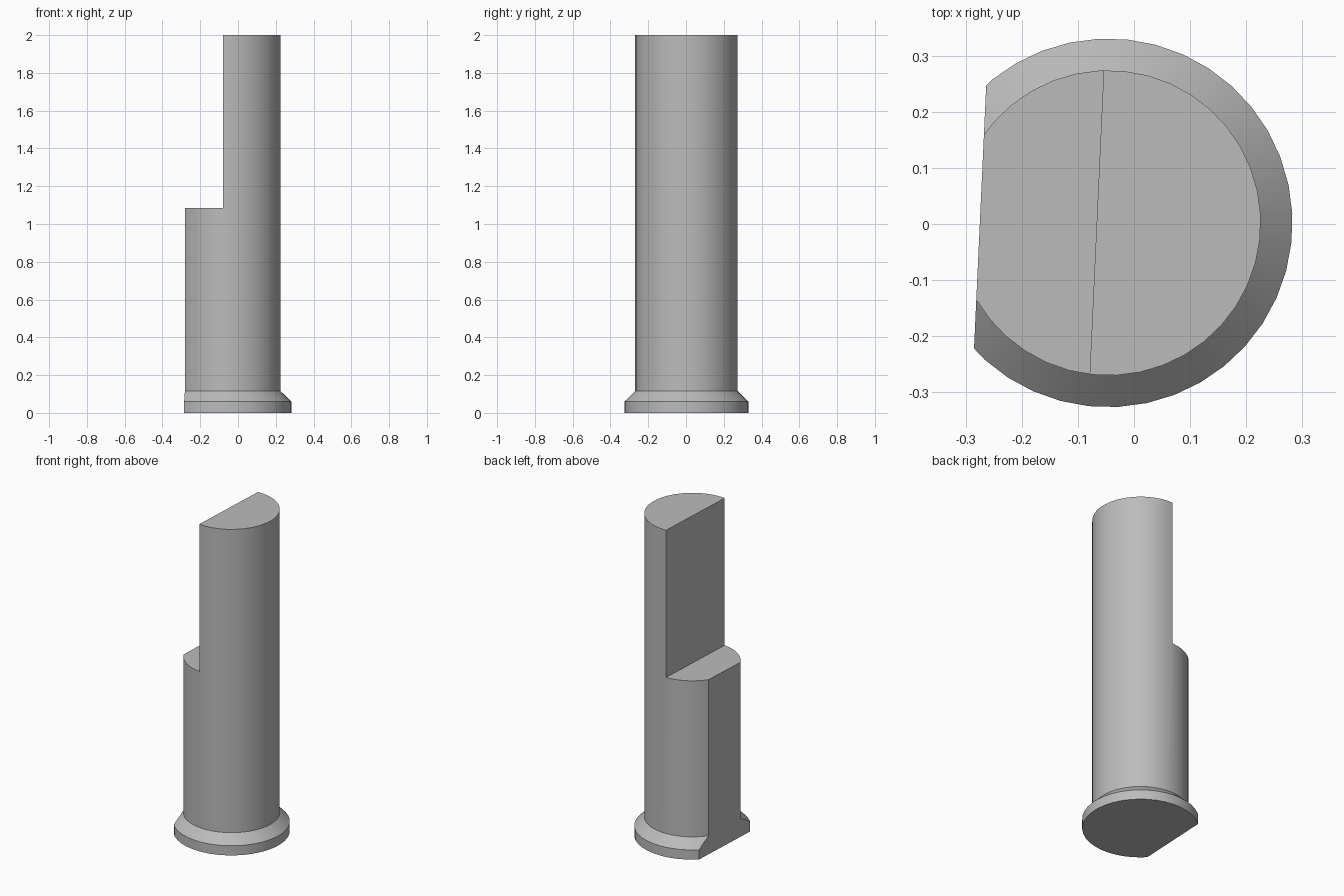
import bpy, bmesh
from math import radians
from mathutils import Matrix, Vector

cube = bpy.data.objects.get("Cube")
if cube:
    bpy.data.objects.remove(cube, do_unlink=True)

SEGMENTS = 40
PLACE = Matrix.Translation((-0.046, 0.002, 0)) @ Matrix.Rotation(radians(-2.65), 4, "Z")

grey = bpy.data.materials.new("plain grey")
grey.use_nodes = True
colour = (0.5, 0.5, 0.5, 1)
grey.diffuse_color = colour
grey.node_tree.nodes["Principled BSDF"].inputs["Base Color"].default_value = colour


def make_object(name, bm):
    bmesh.ops.recalc_face_normals(bm, faces=bm.faces)
    mesh = bpy.data.meshes.new(name)
    bm.to_mesh(mesh)
    bm.free()
    mesh.materials.append(grey)
    obj = bpy.data.objects.new(name, mesh)
    obj.matrix_world = PLACE
    bpy.context.collection.objects.link(obj)
    return obj


def lathe(name, profile):
    """Closed solid of revolution from (radius, height) points."""
    bm = bmesh.new()
    rings = []
    for radius, z in profile:
        ring = bmesh.ops.create_circle(bm, segments=SEGMENTS, radius=radius)["verts"]
        bmesh.ops.rotate(bm, verts=ring, matrix=Matrix.Rotation(radians(5.65), 3, "Z"))
        bmesh.ops.translate(bm, verts=ring, vec=(0, 0, z))
        rings.append(ring)
    for low, high in zip(rings, rings[1:]):
        for i in range(SEGMENTS):
            j = (i + 1) % SEGMENTS
            bm.faces.new((low[i], low[j], high[j], high[i]))
    bm.faces.new(rings[0])
    bm.faces.new(rings[-1])
    return make_object(name, bm)


def cut_box(target, low, high):
    """Subtract a box given by two opposite corners."""
    low, high = Vector(low), Vector(high)
    bm = bmesh.new()
    bmesh.ops.create_cube(bm, size=1)
    bmesh.ops.scale(bm, verts=bm.verts, vec=high - low)
    bmesh.ops.translate(bm, verts=bm.verts, vec=(low + high) / 2)
    cutter = make_object("cutter", bm)
    cutter.hide_render = True
    mod = target.modifiers.new("cut", "BOOLEAN")
    mod.operation = "DIFFERENCE"
    mod.solver = "EXACT"
    mod.object = cutter
    bpy.context.view_layer.objects.active = target
    bpy.ops.object.modifier_apply(modifier=mod.name)
    bpy.data.objects.remove(cutter, do_unlink=True)


# Round pin with a flared foot
pin = lathe("stepped_pin", [(0.3285, 0), (0.3285, 0.06), (0.272, 0.115), (0.272, 2)])

# Flat down the whole side, then the deeper step in the upper half
cut_box(pin, (-1, -1, -1), (-0.2285, 1, 3))
cut_box(pin, (-1, -1, 1.085), (-0.0205, 1, 3))

bpy.ops.object.select_all(action="DESELECT")
pin.select_set(True)
bpy.context.view_layer.objects.active = pin
bpy.ops.object.shade_smooth_by_angle(angle=radians(30))
